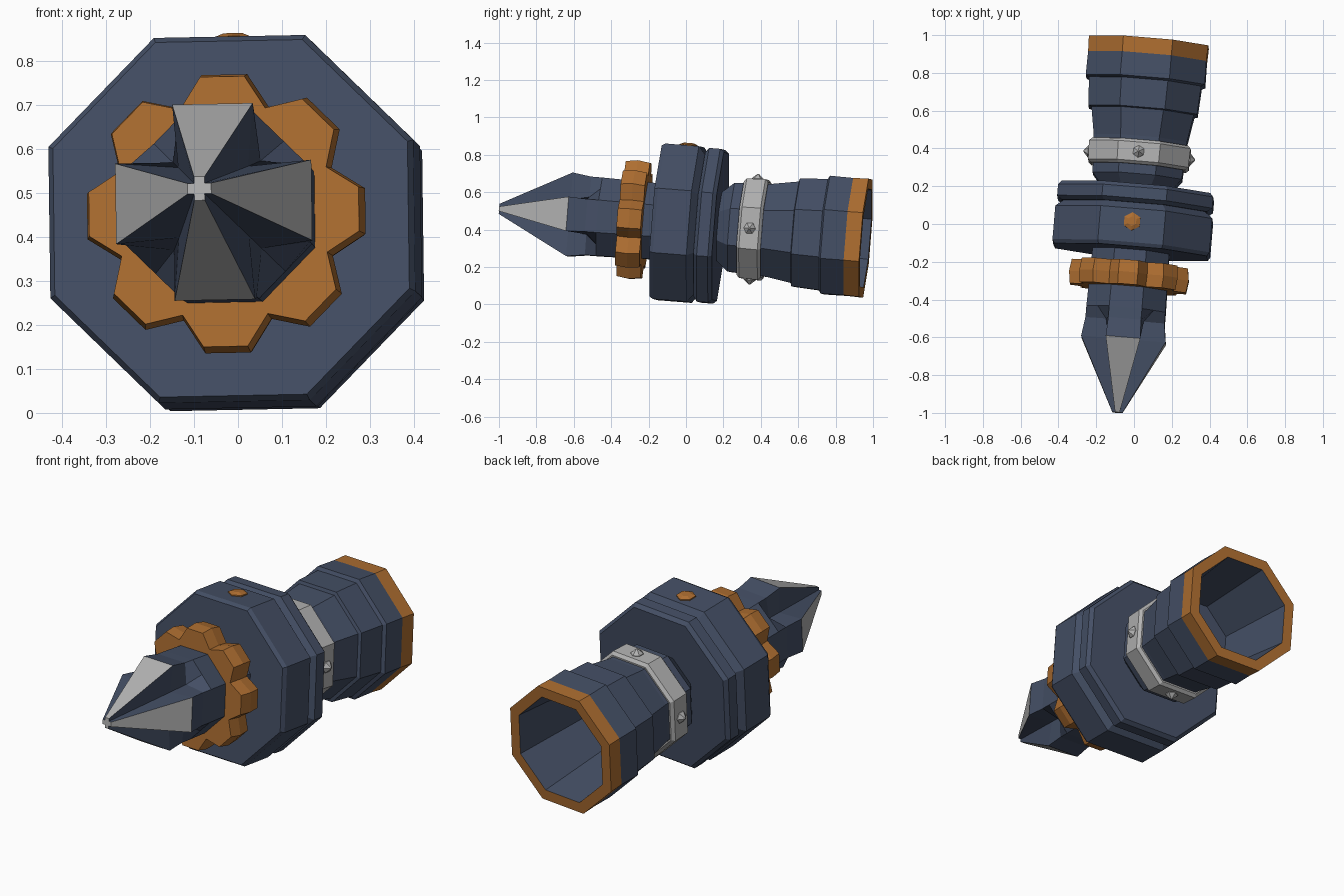
import bpy, bmesh
from math import sin, cos, pi, radians
from mathutils import Vector, Matrix

cube = bpy.data.objects.get("Cube")
if cube:
    bpy.data.objects.remove(cube, do_unlink=True)


def material(name, rgb):
    m = bpy.data.materials.new(name)
    m.use_nodes = True
    m.diffuse_color = (*rgb, 1)
    m.node_tree.nodes["Principled BSDF"].inputs["Base Color"].default_value = (*rgb, 1)
    return m


BLUE = material("slate blue", (0.058, 0.078, 0.13))
ORANGE = material("copper orange", (0.42, 0.155, 0.03))
GREY = material("steel grey", (0.45, 0.45, 0.45))

# Slightly tilted frame: local y runs along the shaft towards the back
axis = Vector((0.085, 1, -0.08)).normalized()
side = Vector((1, -0.085, 0.02))
side = (side - axis * side.dot(axis)).normalized()
up = side.cross(axis)
FRAME = Matrix((side, axis, up)).transposed().to_4x4()
FRAME.translation = (-0.003, 0, 0.431)


def loft(name, rings, mats, rule=None, local=Matrix(), caps=True):
    """Skin a list of equal-length point rings, optionally closing both ends."""
    bm = bmesh.new()
    loops = [[bm.verts.new(p) for p in ring] for ring in rings]
    for a, b in zip(loops, loops[1:]):
        for i in range(len(a)):
            j = (i + 1) % len(a)
            bm.faces.new((a[i], a[j], b[j], b[i]))
    if caps:
        bm.faces.new(loops[0])
        bm.faces.new(loops[-1])
    bmesh.ops.recalc_face_normals(bm, faces=bm.faces)
    if rule:
        for f in bm.faces:
            f.normal_update()
            f.material_index = rule(f)
    mesh = bpy.data.meshes.new(name)
    bm.to_mesh(mesh)
    bm.free()
    for m in mats:
        mesh.materials.append(m)
    ob = bpy.data.objects.new(name, mesh)
    ob.matrix_world = FRAME @ local
    bpy.context.collection.objects.link(ob)
    return ob


def polygon(y, apothem, n=8):
    r = apothem / cos(pi / n)
    return [(r * cos((2 * k + 1) * pi / n), y, r * sin((2 * k + 1) * pi / n))
            for k in range(n)]


def turned(name, profile, mats, rule=None):
    return loft(name, [polygon(y, r) for y, r in profile], mats, rule)


# Two discs with a groove between them
turned("front_disc", [(-0.15, 0.405), (-0.13, 0.417), (0.05, 0.417), (0.085, 0.375)], [BLUE])
turned("groove_core", [(0.08, 0.365), (0.11, 0.365)], [BLUE])
turned("rear_disc", [(0.085, 0.385), (0.105, 0.412), (0.165, 0.412), (0.185, 0.395)], [BLUE])

# Hollow stepped barrel with a coloured rim
turned("barrel", [(0.18, 0.18), (0.25, 0.237), (0.45, 0.248), (0.595, 0.272), (0.6, 0.289),
                  (0.75, 0.298), (0.76, 0.316), (0.885, 0.314), (0.968, 0.317),
                  (0.968, 0.262), (0.5, 0.22)], [BLUE, ORANGE],
       lambda f: int(f.calc_center_median().y > 0.89))

# Collar band with a stud on each main side
turned("collar_band", [(0.30, 0.25), (0.315, 0.266), (0.415, 0.27), (0.43, 0.255)], [GREY])


def stud(name, y, angle, profile, mat):
    rings = [[(x, z, h) for x, h, z in polygon(0, r, 6)] for h, r in profile]
    rings = [[(p[0], p[1], h) for p in ring] for ring, (h, r) in zip(rings, profile)]
    loft(name, rings, [mat],
         local=Matrix.Rotation(angle, 4, 'Y') @ Matrix.Translation((0, y, 0)))


for k, place in enumerate(("top", "left", "bottom", "right")):
    stud(place + "_stud", 0.365, k * pi / 2, [(0.25, 0.028), (0.272, 0.028), (0.296, 0.004)], GREY)
stud("top_gem", -0.02, 0, [(0.38, 0.042), (0.423, 0.042), (0.432, 0.022)], ORANGE)


# Eight-lobed gear
def gear_ring(y, scale):
    pts = []
    for k in range(8):
        for off, r in ((-9.3, 0.322), (9.3, 0.322), (22.5, 0.262)):
            a = radians(45 * k + off)
            pts.append((scale * r * cos(a), y, scale * r * sin(a)))
    return pts


loft("gear", [gear_ring(-0.345, 0.97), gear_ring(-0.28, 1), gear_ring(-0.215, 0.97)], [ORANGE])

# Shaft and four-pronged point: each quarter has two prong corners and a valley
def prong_ring(y, half, reach, valley):
    pts = []
    for k in range(4):
        c, s = cos(k * pi / 2), sin(k * pi / 2)
        for x, z in ((reach, -half), (reach, half), (valley, valley)):
            pts.append((x * c - z * s, y, x * s + z * c))
    return pts


def prong_colour(f):
    c = f.calc_center_median()
    n = f.normal
    flat = max(abs(n.x), abs(n.z)) > 0.8 and min(abs(n.x), abs(n.z)) < 0.02
    return int(c.y < -0.99 or (c.y < -0.63 and flat))


loft("pronged_shaft", [prong_ring(-0.14, 0.084, 0.203, 0.1435),
                       prong_ring(-0.46, 0.087, 0.21, 0.1485),
                       prong_ring(-0.52, 0.087, 0.21, 0.1),
                       prong_ring(-0.62, 0.092, 0.224, 0.08),
                       prong_ring(-1.005, 0.012, 0.027, 0.012)],
     [BLUE, GREY], prong_colour)
